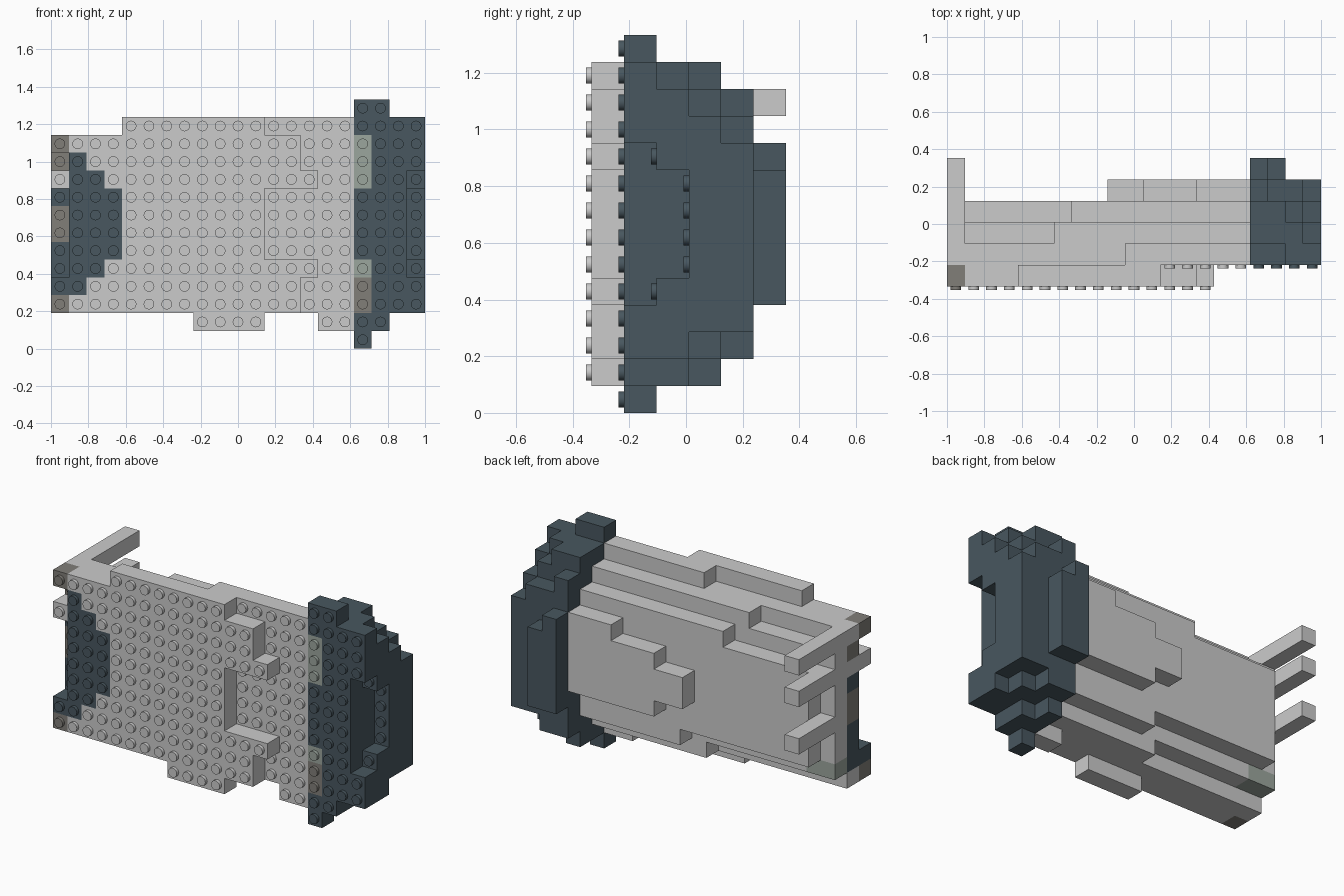
import bpy, bmesh, math
from mathutils import Vector, Matrix

if "Cube" in bpy.data.objects:
    bpy.data.objects.remove(bpy.data.objects["Cube"])

P = 2 / 21            # stud pitch (x and z)
H = P * 1.2           # brick height (along y)
Y0 = -0.333           # front plane of the first layer
cells = {}            # (col, layer, row) -> part name


def fill(part, layer, rows, cols):
    """Fill an inclusive row and column range of one layer."""
    for r in range(rows[0], rows[1] + 1):
        for c in range(cols[0], cols[1] + 1):
            cells[c, layer, r] = part


def clear(layer, rows, cols):
    for r in range(rows[0], rows[1] + 1):
        for c in range(cols[0], cols[1] + 1):
            cells.pop((c, layer, r), None)


# Hull, front layer with notched right edge
fill("hull", 0, (2, 11), (0, 11))
fill("hull", 0, (12, 12), (4, 11))
fill("hull", 0, (1, 1), (8, 11))
for r, c in ((2, 13), (3, 13), (4, 14), (9, 14), (10, 13), (11, 13)):
    fill("hull", 0, (r, r), (12, c))
# Hull, deeper layers stepping in toward the back
fill("hull", 1, (2, 11), (0, 16))
fill("hull", 1, (12, 12), (10, 16))
fill("hull", 1, (1, 1), (15, 16))
fill("hull", 2, (3, 10), (0, 16))
fill("hull", 2, (11, 11), (6, 16))
fill("hull", 2, (2, 2), (9, 16))
fill("hull", 3, (4, 9), (1, 16))
fill("hull", 3, (10, 10), (7, 16))
fill("hull", 3, (3, 3), (10, 16))
fill("hull", 4, (5, 9), (14, 16))
fill("hull", 4, (5, 8), (11, 13))
fill("hull", 4, (6, 7), (9, 10))

# Dark inset on the left of the front
for r, c0, c1 in ((3, 0, 1), (4, 0, 2), (9, 1, 2), (10, 1, 1)):
    fill("dark_inset", 0, (r, r), (c0, c1))
fill("dark_inset", 0, (5, 8), (1, 3))
clear(0, (4, 8), (0, 0))
clear(0, (10, 10), (0, 0))
fill("dark_inset", 1, (3, 8), (0, 0))

# Rods pointing backward from the left edge
for r, l0 in ((11, 0), (9, 0), (6, 2)):
    for l in range(l0, 6):
        fill("rods", l, (r, r), (0, 0))

# Dark rounded end cap: layer, row range, column range
CAP = [
    (1, (2, 12), (17, 20)), (1, (13, 13), (17, 18)),
    (1, (1, 1), (17, 18)), (1, (0, 0), (17, 17)),
    (2, (2, 11), (17, 20)), (2, (12, 12), (17, 19)), (2, (1, 1), (17, 18)),
    (3, (3, 10), (17, 20)), (3, (11, 11), (17, 19)), (3, (2, 2), (17, 19)),
    (3, (12, 12), (17, 18)), (3, (1, 1), (17, 17)),
    (4, (3, 9), (17, 20)), (4, (10, 10), (17, 19)),
    (4, (11, 11), (17, 17)), (4, (2, 2), (17, 18)),
    (5, (4, 8), (17, 18)), (5, (9, 9), (17, 17)),
]
for l, rows, cols in CAP:
    fill("end_cap", l, rows, cols)
clear(1, (4, 9), (20, 20))      # stepped recess in the cap
clear(2, (5, 8), (20, 20))

# Tinted bricks
fill("brown_bricks", 0, (2, 2), (0, 0))
fill("brown_bricks", 0, (11, 11), (0, 0))
fill("brown_bricks", 1, (10, 10), (0, 0))
fill("brown_bricks", 1, (6, 7), (0, 0))
fill("brown_bricks", 1, (2, 3), (17, 17))
fill("green_bricks", 1, (9, 11), (17, 17))
fill("green_bricks", 1, (4, 4), (17, 17))
fill("green_bricks", 2, (3, 3), (0, 1))

COLORS = {
    "dark_inset": (0.065, 0.095, 0.115, 1), "end_cap": (0.065, 0.095, 0.115, 1),
    "brown_bricks": (0.22, 0.21, 0.19, 1), "green_bricks": (0.33, 0.38, 0.34, 1),
}
DIRS = [Vector(d) for d in
        ((1, 0, 0), (-1, 0, 0), (0, 1, 0), (0, -1, 0), (0, 0, 1), (0, 0, -1))]


def point(v):
    return Vector((-1 + v.x * P, Y0 + v.y * H, v.z * P))


def build(part):
    bm = bmesh.new()
    mine = [k for k, v in cells.items() if v == part]
    # Outer faces of the bricks
    for k in mine:
        mid = Vector(k) + Vector((0.5, 0.5, 0.5))
        for d in DIRS:
            if tuple(int(a + b) for a, b in zip(k, d)) in cells:
                continue
            u = Vector((d.y, d.z, d.x)) * 0.5
            w = d.cross(u)
            f = mid + d * 0.5
            bm.faces.new([bm.verts.new(point(q)) for q in
                          (f + u + w, f - u + w, f - u - w, f + u - w)])
    bmesh.ops.remove_doubles(bm, verts=bm.verts, dist=0.0005)
    bmesh.ops.recalc_face_normals(bm, faces=bm.faces)
    bmesh.ops.dissolve_limit(bm, angle_limit=0.01, verts=bm.verts, edges=bm.edges)
    # Studs on every exposed front face
    for c, l, r in mine:
        if (c, l - 1, r) not in cells:
            pos = point(Vector((c + 0.5, l, r + 0.5))) + Vector((0, -0.0095, 0))
            bmesh.ops.create_cone(
                bm, cap_ends=True, segments=16, radius1=0.0285, radius2=0.0285,
                depth=0.019,
                matrix=Matrix.Translation(pos) @ Matrix.Rotation(math.pi / 2, 4, 'X'))
    me = bpy.data.meshes.new(part)
    bm.to_mesh(me)
    bm.free()
    ob = bpy.data.objects.new(part, me)
    bpy.context.collection.objects.link(ob)
    if part in COLORS:
        mat = bpy.data.materials.new(part + "_color")
        mat.diffuse_color = COLORS[part]
        mat.use_nodes = True
        mat.node_tree.nodes["Principled BSDF"].inputs["Base Color"].default_value = mat.diffuse_color
        me.materials.append(mat)
    bpy.ops.object.select_all(action='DESELECT')
    ob.select_set(True)
    bpy.context.view_layer.objects.active = ob
    bpy.ops.object.shade_smooth_by_angle(angle=math.radians(30))


for name in ("hull", "rods", "dark_inset", "end_cap", "brown_bricks", "green_bricks"):
    build(name)
